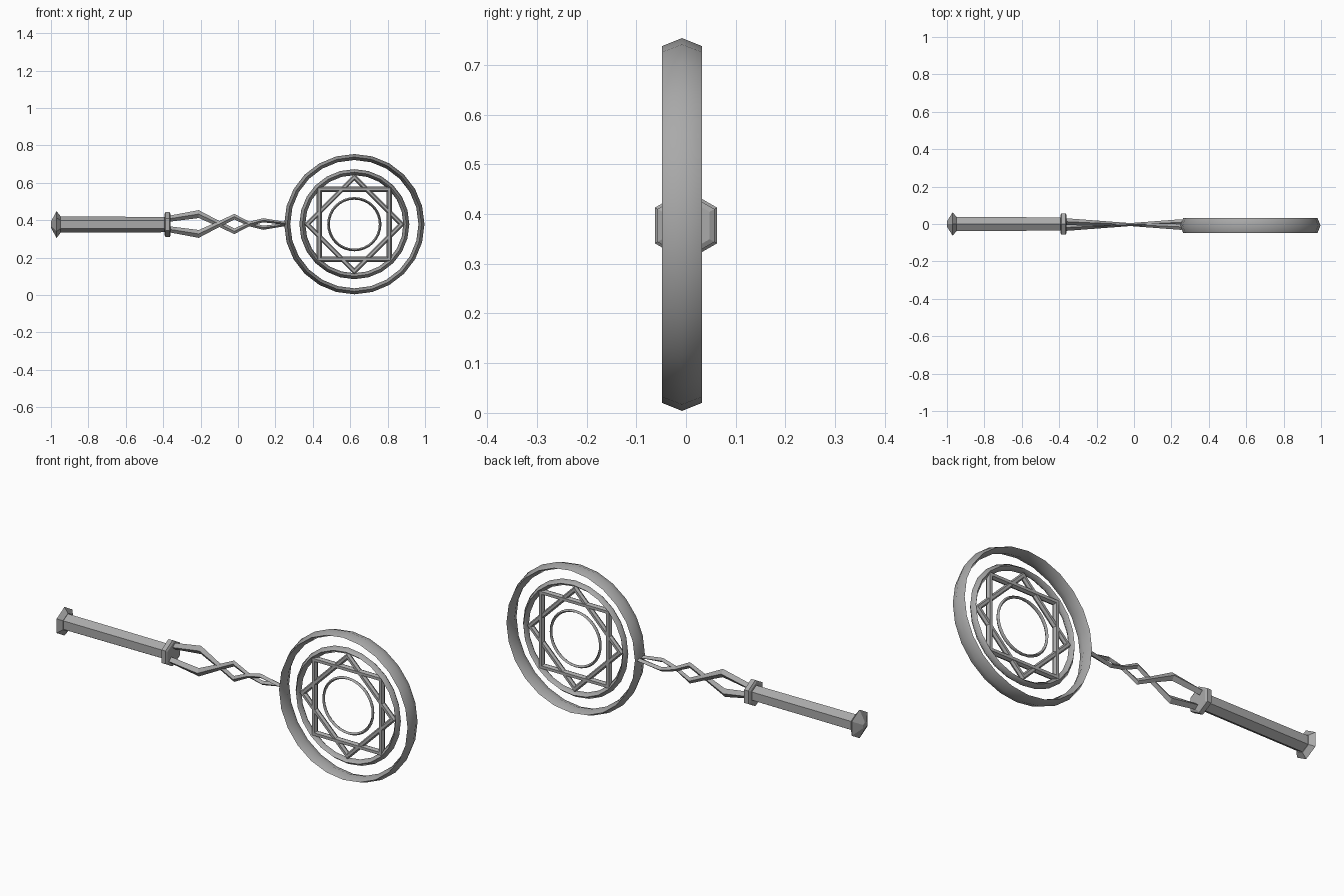
import bpy, bmesh
from math import cos, sin, pi, radians
from mathutils import Vector

cube = bpy.data.objects.get("Cube")
if cube:
    bpy.data.objects.remove(cube, do_unlink=True)

metal = bpy.data.materials.new("grey metal")
metal.use_nodes = True
grey = (0.4, 0.4, 0.4, 1)
metal.diffuse_color = grey
metal.node_tree.nodes["Principled BSDF"].inputs["Base Color"].default_value = grey

HUB = Vector((0.622, -0.008, 0.379))
AXIS_Z = 0.377


def skin(name, sections, closed=False, smooth=0):
    """Bridge matching cross-sections; cap the ends unless they form a loop."""
    bm = bmesh.new()
    loops = [[bm.verts.new(p) for p in s] for s in sections]
    n = len(loops[0])
    pairs = list(zip(loops, loops[1:]))
    if closed:
        pairs.append((loops[-1], loops[0]))
    else:
        bm.faces.new(loops[0])
        bm.faces.new(loops[-1])
    for a, b in pairs:
        for i in range(n):
            j = (i + 1) % n
            bm.faces.new((a[i], a[j], b[j], b[i]))
    bmesh.ops.recalc_face_normals(bm, faces=bm.faces)
    mesh = bpy.data.meshes.new(name)
    bm.to_mesh(mesh)
    bm.free()
    mesh.materials.append(metal)
    obj = bpy.data.objects.new(name, mesh)
    bpy.context.collection.objects.link(obj)
    if smooth:
        bpy.ops.object.select_all(action='DESELECT')
        obj.select_set(True)
        bpy.context.view_layer.objects.active = obj
        bpy.ops.object.shade_smooth_by_angle(angle=radians(smooth))
    return obj


def ring(name, radius, half_width, half_depth, segments, sides=4, turn=0, smooth=0):
    """Closed hoop facing the front, with a pointed cross-section."""
    sections = []
    for k in range(segments):
        t = turn + 2 * pi * k / segments
        section = []
        for i in range(sides):
            a = 2 * pi * i / sides
            r = radius + half_width * cos(a)
            section.append(HUB + Vector((r * cos(t), half_depth * sin(a), r * sin(t))))
        sections.append(section)
    return skin(name, sections, True, smooth)


def hex_lathe(name, profile):
    """Six-sided turned part along x from (x, radius) pairs."""
    return skin(name, [[(x, r * sin(i * pi / 3), AXIS_Z + r * cos(i * pi / 3))
                        for i in range(6)] for x, r in profile])


# Round hoops of the head
ring("outer_ring", 0.359, 0.016, 0.04, 24, smooth=80)
ring("middle_ring", 0.278, 0.016, 0.02, 24, smooth=80)
ring("centre_ring", 0.138, 0.007, 0.01, 32, smooth=80)

# Two overlapping square frames forming an eight-pointed star
ring("upright_square", 0.265, 0.020, 0.016, 4, 6, pi / 4)
ring("turned_square", 0.252, 0.018, 0.014, 4, 6)

# Hexagonal grip, pommel and collar
hex_lathe("handle", [(-0.96, 0.043), (-0.38, 0.041)])
hex_lathe("pommel", [(-1.0, 0.016), (-0.97, 0.072), (-0.95, 0.046)])
hex_lathe("collar", [(-0.393, 0.055), (-0.388, 0.066), (-0.365, 0.066), (-0.36, 0.055)])

# Twin strands crossing between collar and head: x, offset z, thickness
path = [(-0.37, 0.028, 0.016), (-0.21, 0.053, 0.021), (-0.1, 0, 0.016),
        (-0.02, -0.039, 0.015), (0.06, 0, 0.012), (0.135, 0.02, 0.011),
        (0.255, 0.003, 0.008)]
for name, side in (("upper_strand", 1), ("lower_strand", -1)):
    sections = []
    for x, dz, r in path:
        y = -0.003 - side * (x + 0.02) * 0.045
        z = AXIS_Z + 0.003 + side * dz
        sections.append([(x, y + (0.008 + 0.03 * abs(x + 0.02)) * cos(a), z + r * sin(a))
                         for a in (0, pi / 2, pi, 1.5 * pi)])
    skin(name, sections)
